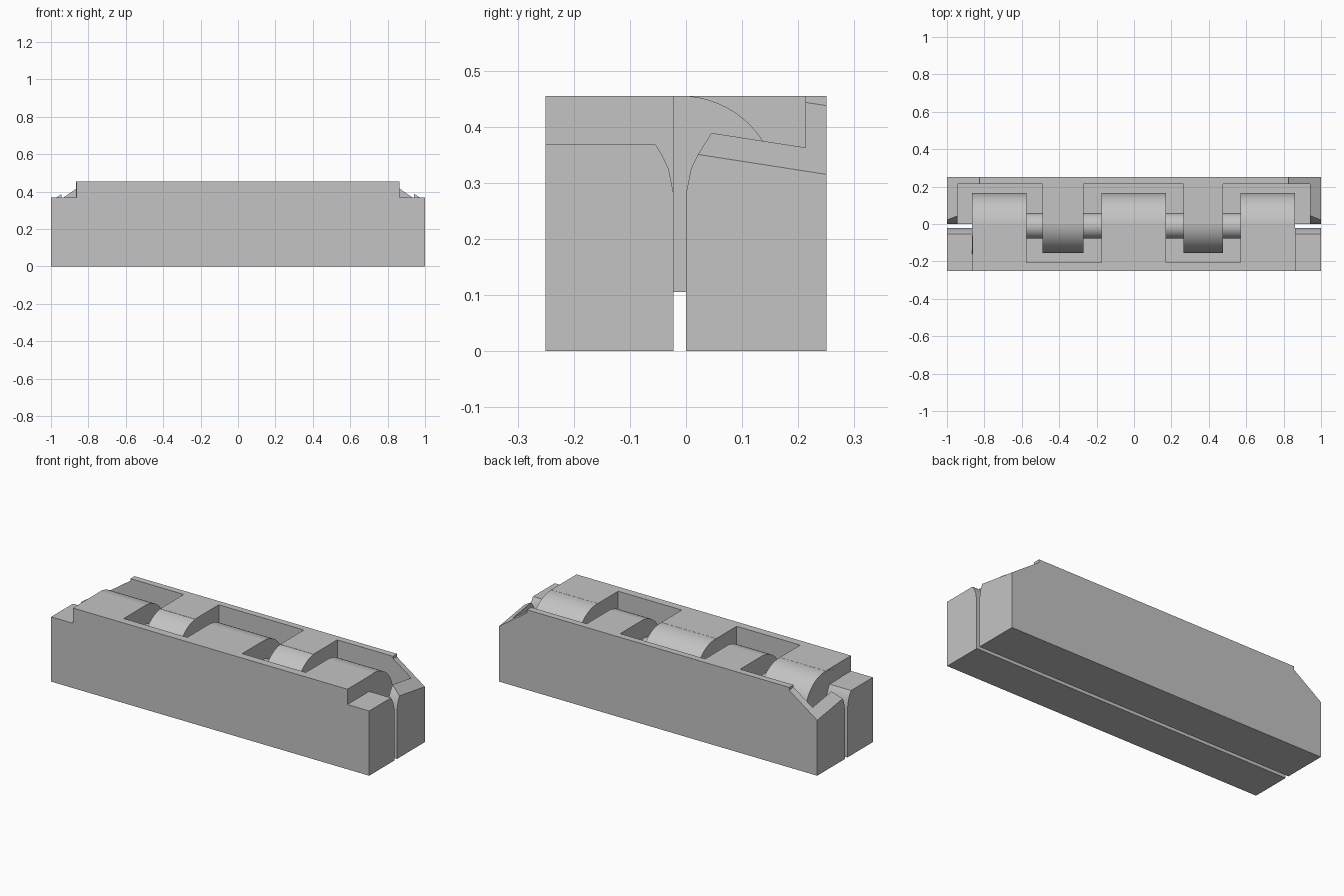
import bpy, bmesh, math

cube = bpy.data.objects.get("Cube")
if cube:
    bpy.data.objects.remove(cube, do_unlink=True)

grey = bpy.data.materials.new("plain grey")
grey.use_nodes = True
grey.diffuse_color = (0.55, 0.55, 0.55, 1)
grey.node_tree.nodes["Principled BSDF"].inputs["Base Color"].default_value = grey.diffuse_color

TOP = 0.455
AXIS_Y, AXIS_Z = -0.01, 0.28


def prism(name, x0, x1, profile):
    """Extrude a (y, z) outline along x."""
    bm = bmesh.new()
    face = bm.faces.new([bm.verts.new((x0, y, z)) for y, z in profile])
    out = bmesh.ops.extrude_face_region(bm, geom=[face])["geom"]
    for v in out:
        if isinstance(v, bmesh.types.BMVert):
            v.co.x = x1
    bmesh.ops.recalc_face_normals(bm, faces=bm.faces)
    mesh = bpy.data.meshes.new(name)
    bm.to_mesh(mesh)
    bm.free()
    mesh.materials.append(grey)
    obj = bpy.data.objects.new(name, mesh)
    bpy.context.collection.objects.link(obj)
    return obj


def box(name, x0, x1, y0, y1, z0, z1):
    return prism(name, x0, x1, [(y0, z0), (y1, z0), (y1, z1), (y0, z1)])


def cylinder(name, x0, x1, y, z, r, n=64):
    return prism(name, x0, x1, [(y + r * math.sin(math.tau * i / n), z + r * math.cos(math.tau * i / n))
                                for i in range(n)])


def combine(body, tool, operation):
    """Apply a boolean to the body and discard the tool."""
    mod = body.modifiers.new("bool", "BOOLEAN")
    mod.object, mod.operation, mod.solver = tool, operation, "EXACT"
    graph = bpy.context.evaluated_depsgraph_get()
    mesh = bpy.data.meshes.new_from_object(body.evaluated_get(graph))
    body.modifiers.remove(mod)
    body.data = mesh
    bpy.data.objects.remove(tool, do_unlink=True)


# Leaf bodies
front_leaf = box("front_leaf", -1, 1, -0.25, -0.022, 0, TOP)
back_leaf = box("back_leaf", -1, 1, 0, 0.25, 0, TOP)

# Pockets that clear the opposite knuckles
for x0, x1 in [(-0.575, -0.175), (0.17, 0.57)]:
    combine(front_leaf, box("pocket", x0, x1, -0.205, 0.1, 0.085, 0.6), "DIFFERENCE")
for x0, x1 in [(-0.945, -0.49), (-0.27, 0.265), (0.475, 0.94)]:
    combine(back_leaf, box("pocket", x0, x1, -0.1, 0.213, 0.085, 0.6), "DIFFERENCE")

# Stepped, flared and sloped ends
flare = [(-0.05, 0.27), (0, 0.28), (0.009, 0.325), (0.022, 0.352), (0.045, 0.388), (0.05, 0.6), (-0.05, 0.6)]
for s in (-1, 1):
    combine(front_leaf, box("step", s * 0.863, s * 1.1, -0.4, 0.1, 0.368, 0.6), "DIFFERENCE")
    combine(front_leaf, prism("flare", s * 0.863, s * 1.1, [(-0.022 - y, z) for y, z in flare]), "DIFFERENCE")
    combine(back_leaf, prism("flare", s * 0.92, s * 1.1, flare), "DIFFERENCE")
    slope = box("slope", s * 0.825, s * 1.1, -0.1, 0.3, 0.3, 0.6)
    for v in slope.data.vertices:
        if v.co.z < 0.5:
            v.co.z = 0.315 + 0.7 * (1 - abs(v.co.x)) + 0.155 * (0.25 - v.co.y)
    combine(back_leaf, slope, "DIFFERENCE")

# Knuckles
for x0, x1 in [(-0.865, -0.575), (-0.175, 0.17), (0.57, 0.86)]:
    combine(front_leaf, cylinder("knuckle", x0, x1, AXIS_Y, AXIS_Z, 0.175), "UNION")
for x0, x1 in [(-0.49, -0.27), (0.265, 0.475)]:
    combine(back_leaf, cylinder("knuckle", x0, x1, 0.02, AXIS_Z, 0.175), "UNION")

# Hinge pin through all knuckles
pin = cylinder("hinge_pin", -0.7, 0.7, AXIS_Y, AXIS_Z, 0.068, 32)

for obj in (front_leaf, back_leaf, pin):
    bpy.ops.object.select_all(action="DESELECT")
    obj.select_set(True)
    bpy.context.view_layer.objects.active = obj
    bpy.ops.object.shade_smooth_by_angle(angle=math.radians(25))
